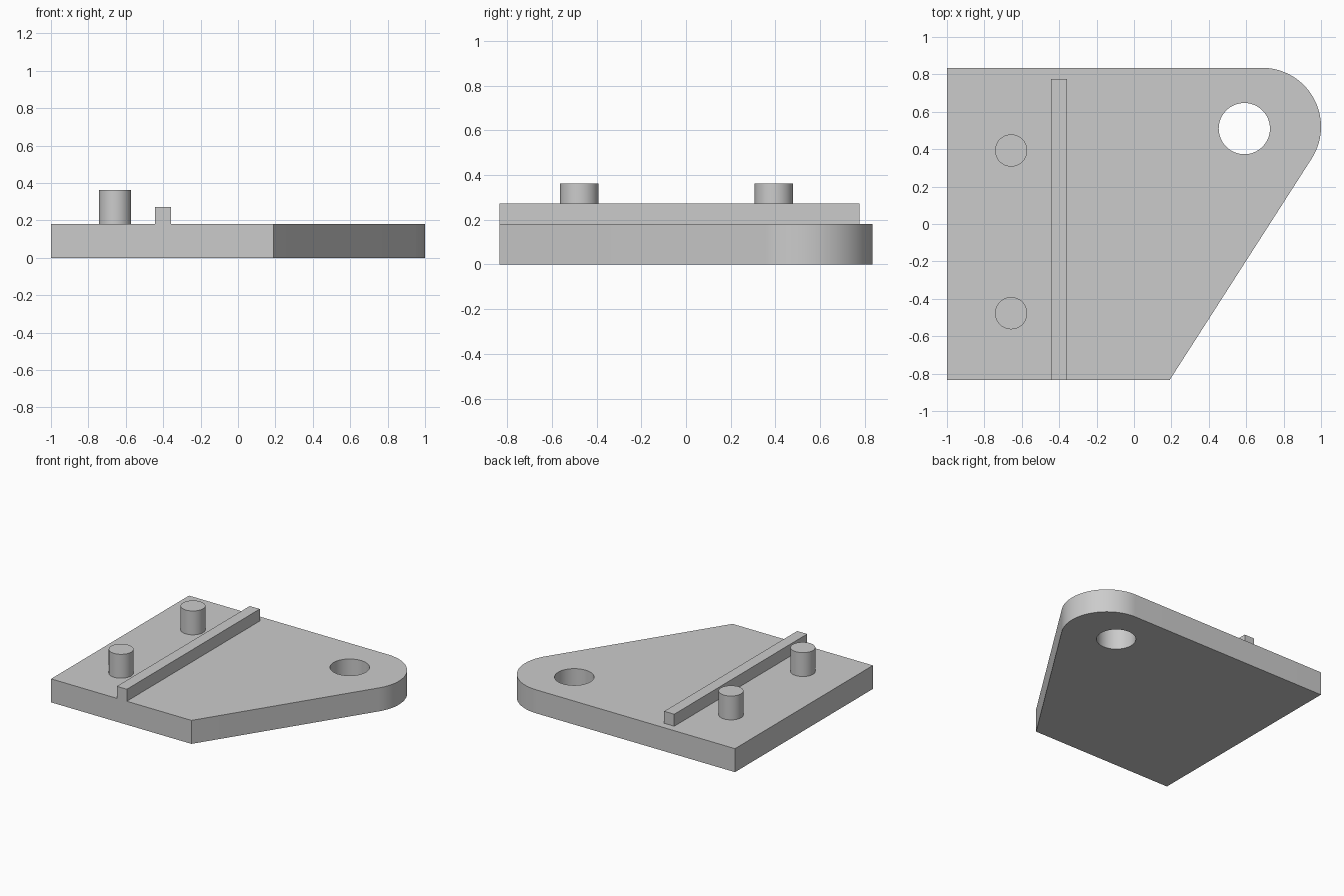
import bpy
import bmesh
from math import asin, atan2, cos, hypot, pi, sin

if "Cube" in bpy.data.objects:
    bpy.data.objects.remove(bpy.data.objects["Cube"], do_unlink=True)

THICK = 0.18          # plate thickness
HALF = 0.835          # half depth of the plate

grey = bpy.data.materials.new("plain grey")
grey.use_nodes = True
grey.diffuse_color = (0.6, 0.6, 0.6, 1)
grey.node_tree.nodes["Principled BSDF"].inputs["Base Color"].default_value = (0.6, 0.6, 0.6, 1)


def prism(name, outline, z0, z1):
    """Extrude a counter-clockwise outline from z0 up to z1."""
    bm = bmesh.new()
    base = bm.faces.new([bm.verts.new((x, y, z0)) for x, y in outline])
    top = bmesh.ops.extrude_face_region(bm, geom=[base], use_keep_orig=True)["geom"]
    for v in top:
        if isinstance(v, bmesh.types.BMVert):
            v.co.z = z1
    bmesh.ops.recalc_face_normals(bm, faces=bm.faces)
    mesh = bpy.data.meshes.new(name)
    bm.to_mesh(mesh)
    bm.free()
    mesh.materials.append(grey)
    obj = bpy.data.objects.new(name, mesh)
    bpy.context.collection.objects.link(obj)
    return obj


def arc(x, y, r, start, end, steps):
    angles = [start + (end - start) * i / steps for i in range(steps + 1)]
    return [(x + r * cos(a), y + r * sin(a)) for a in angles]


def circle(x, y, r, steps=64):
    return arc(x, y, r, 0, 2 * pi, steps)[:-1]


def smooth(obj):
    bpy.ops.object.select_all(action="DESELECT")
    obj.select_set(True)
    bpy.context.view_layer.objects.active = obj
    bpy.ops.object.shade_smooth_by_angle(angle=pi / 6)


# Plate: straight back and side, slanted edge tangent to the rounded corner
cx, cy, radius = 0.685, 0.52, HALF - 0.52
foot_x = 0.19
dx, dy = cx - foot_x, cy + HALF
slant = atan2(dy, dx) - asin(radius / hypot(dx, dy))
outline = [(-1, HALF), (-1, -HALF), (foot_x, -HALF)]
outline += arc(cx, cy, radius, slant - pi / 2, pi / 2, 40)
plate = prism("base_plate", outline, 0, THICK)

# Round through hole
cutter = prism("hole_cutter", circle(0.59, 0.51, 0.137), -0.1, THICK + 0.1)
cutter.hide_render = True
cut = plate.modifiers.new("hole", "BOOLEAN")
cut.operation = "DIFFERENCE"
cut.solver = "EXACT"
cut.object = cutter
bpy.context.view_layer.objects.active = plate
bpy.ops.object.modifier_apply(modifier=cut.name)
bpy.data.objects.remove(cutter, do_unlink=True)
smooth(plate)

# Raised rib
prism("rib", [(-0.443, -HALF), (-0.358, -HALF), (-0.358, 0.775), (-0.443, 0.775)], THICK, 0.272)

# Two pegs
for name, y in (("front_peg", -0.477), ("back_peg", 0.393)):
    smooth(prism(name, circle(-0.657, y, 0.086), THICK, 0.363))
